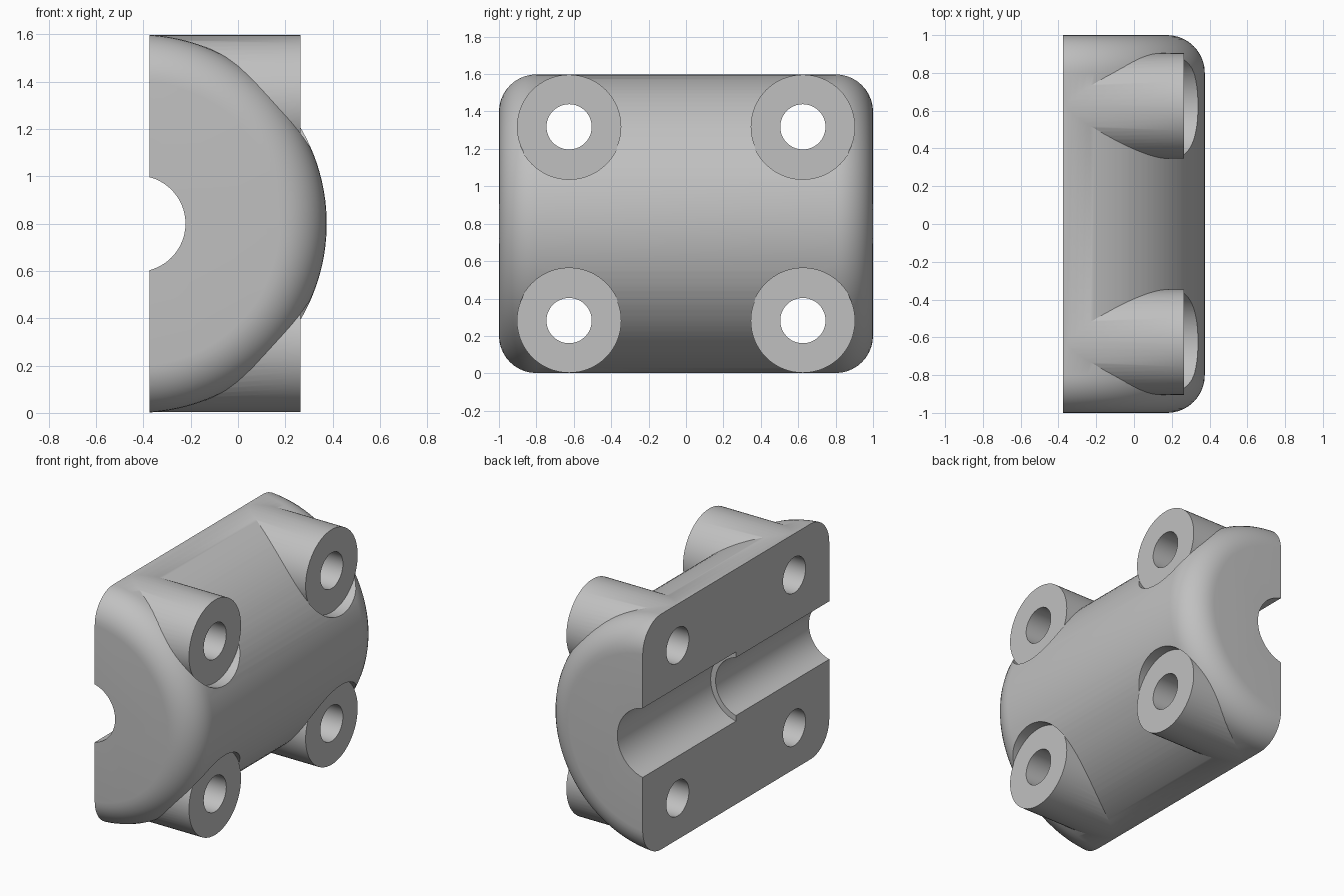
import bpy, bmesh, math
from mathutils import Matrix, Vector

cube = bpy.data.objects.get("Cube")
if cube:
    bpy.data.objects.remove(cube, do_unlink=True)

AXIS = Vector((-0.425, 0, 0.8))   # clamp axis, runs along y
RADIUS, FILLET, SPLIT = 0.8, 0.2, -0.375
BOSS_Y, BOSS_Z, BOSS_TOP = 0.625, 0.518, 0.265

grey = bpy.data.materials.new("plain grey")
grey.use_nodes = True
colour = (0.53, 0.53, 0.53, 1)
grey.diffuse_color = colour
grey.node_tree.nodes["Principled BSDF"].inputs["Base Color"].default_value = colour


def make_object(name, bm):
    bmesh.ops.recalc_face_normals(bm, faces=bm.faces)
    mesh = bpy.data.meshes.new(name)
    bm.to_mesh(mesh)
    bm.free()
    mesh.materials.append(grey)
    obj = bpy.data.objects.new(name, mesh)
    bpy.context.collection.objects.link(obj)
    return obj


def cylinder(name, start, end, radius, sides=64):
    start, end = Vector(start), Vector(end)
    way = end - start
    turn = way.to_track_quat('Z', 'Y').to_matrix().to_4x4()
    bm = bmesh.new()
    bmesh.ops.create_cone(bm, cap_ends=True, segments=sides, radius1=radius,
                          radius2=radius, depth=way.length,
                          matrix=Matrix.Translation((start + end) / 2) @ turn)
    return make_object(name, bm)


def combine(target, tool, operation):
    """Apply a boolean to the target and discard the tool."""
    mod = target.modifiers.new(operation, 'BOOLEAN')
    mod.operation, mod.solver, mod.object = operation, 'EXACT', tool
    graph = bpy.context.evaluated_depsgraph_get()
    mesh = bpy.data.meshes.new_from_object(target.evaluated_get(graph))
    target.modifiers.clear()
    target.data = mesh
    bpy.data.objects.remove(tool, do_unlink=True)


# Round body with filleted ends, turned about the clamp axis
arc = [math.radians(a) for a in range(0, 91, 9)]
edge = [(RADIUS - FILLET + FILLET * math.cos(a),
         1 - FILLET + FILLET * math.sin(a)) for a in arc]
profile = [(r, -y) for r, y in reversed(edge)] + edge
sides = 128
bm = bmesh.new()
rings = []
for r, y in profile:
    ring = []
    for i in range(sides):
        a = math.tau * (i + 0.5) / sides
        ring.append(bm.verts.new(AXIS + Vector((r * math.cos(a), y, r * math.sin(a)))))
    rings.append(ring)
for low, high in zip(rings, rings[1:]):
    for i in range(sides):
        j = (i + 1) % sides
        bm.faces.new((low[i], low[j], high[j], high[i]))
bm.faces.new(rings[0])
bm.faces.new(rings[-1])
body = make_object("clamp_half", bm)

# Bolt bosses, spot-faced flat, with through holes
spots = [(y, AXIS.z + z) for y in (-BOSS_Y, BOSS_Y) for z in (-BOSS_Z, BOSS_Z)]
for y, z in spots:
    combine(body, cylinder("boss", (-0.5, y, z), (0.3, y, z), 0.279), 'UNION')
for y, z in spots:
    combine(body, cylinder("spot_face", (BOSS_TOP, y, z), (0.7, y, z), 0.281), 'DIFFERENCE')
    combine(body, cylinder("bolt_hole", (-1.4, y, z), (0.8, y, z), 0.121, 48), 'DIFFERENCE')

# Stepped bore, wider towards the back
for name, start, end, radius in (("narrow_bore", -1.3, 0.2, 0.203),
                                 ("wide_bore", 0, 1.3, 0.24)):
    combine(body, cylinder(name, AXIS + Vector((0, start, 0)),
                           AXIS + Vector((0, end, 0)), radius), 'DIFFERENCE')

# Flat split face
bm = bmesh.new()
bmesh.ops.create_cube(bm, size=3, matrix=Matrix.Translation((SPLIT - 1.5, 0, AXIS.z)))
combine(body, make_object("split_cutter", bm), 'DIFFERENCE')

bpy.ops.object.select_all(action='DESELECT')
body.select_set(True)
bpy.context.view_layer.objects.active = body
bpy.ops.object.shade_smooth_by_angle(angle=math.radians(25))
